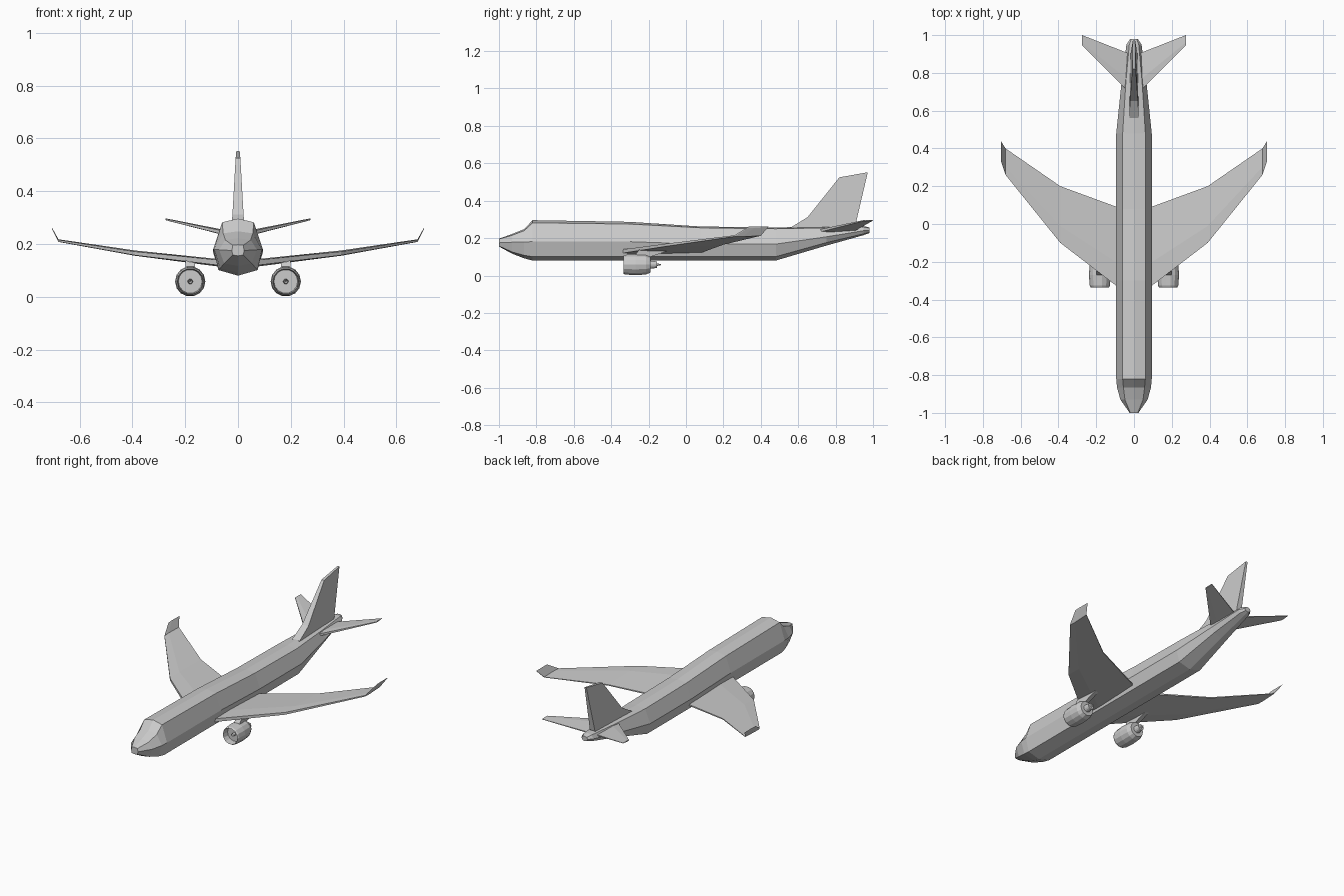
import bpy, bmesh, math


def loft(name, rings, mirror=False):
    """Skin a list of equal-length point rings and cap both ends."""
    bm = bmesh.new()
    vs = [[bm.verts.new(p) for p in ring] for ring in rings]
    n = len(rings[0])
    for a, b in zip(vs, vs[1:]):
        for i in range(n):
            j = (i + 1) % n
            bm.faces.new((a[i], a[j], b[j], b[i]))
    bm.faces.new(vs[0])
    bm.faces.new(vs[-1][::-1])
    bmesh.ops.recalc_face_normals(bm, faces=bm.faces)
    mesh = bpy.data.meshes.new(name)
    bm.to_mesh(mesh)
    bm.free()
    ob = bpy.data.objects.new(name, mesh)
    bpy.context.collection.objects.link(ob)
    if mirror:
        ob.modifiers.new("mirror", 'MIRROR').use_axis[0] = True
    return ob


# Fuselage: y, half-widths (shoulder, middle, low), heights (top, shoulder, middle, low, bottom)
stations = [
    (-1.00, .020, .023, .020, .197, .195, .175, .158, .155),
    (-0.93, .048, .072, .052, .222, .215, .178, .126, .117),
    (-0.865, .056, .090, .068, .248, .240, .180, .108, .092),
    (-0.82, .060, .094, .074, .296, .282, .181, .101, .080),
    (-0.30, .060, .094, .074, .287, .275, .181, .101, .080),
    (0.08, .060, .094, .074, .262, .255, .168, .101, .080),
    (0.48, .060, .094, .074, .257, .250, .168, .101, .080),
    (0.75, .043, .066, .050, .262, .255, .207, .176, .160),
    (0.95, .025, .040, .028, .264, .259, .240, .223, .216),
    (0.98, .014, .020, .014, .257, .254, .242, .231, .227),
]
rings = []
for y, ws, wm, wl, zt, zs, zm, zl, zb in stations:
    rings.append([(0, y, zt), (ws, y, zs), (wm, y, zm), (wl, y, zl),
                  (0, y, zb), (-wl, y, zl), (-wm, y, zm), (-ws, y, zs)])
loft("fuselage", rings)


def surface(name, sections):
    """Mirrored wing-like part: sections of x, y front, y back, z front, z back, thickness."""
    rings = []
    for x, y0, y1, z0, z1, t in sections:
        ym, zm = y0 + .3 * (y1 - y0), z0 + .3 * (z1 - z0)
        rings.append([(x, y0, z0 - t * .35), (x, y0, z0 + t * .35), (x, ym, zm + t * .5),
                      (x, y1, z1 + t * .15), (x, y1, z1 - t * .15), (x, ym, zm - t * .5)])
    return loft(name, rings, True)


# Main wings with upturned tips, and tailplane
surface("wing", [
    (.05, -.36, .07, .128, .125, .030),
    (.09, -.33, .09, .131, .129, .028),
    (.39, -.10, .20, .164, .168, .020),
    (.68, .26, .40, .212, .214, .010),
    (.705, .335, .44, .259, .261, .006),
])
surface("tailplane", [
    (.02, .69, .90, .234, .240, .022),
    (.275, .945, 1.0, .293, .295, .007),
])

# Tail fin: bottom-to-top sections of y front, z front, y back, z back, half thickness
fin = [(.56, .245, .89, .24, .025), (.56, .257, .905, .265, .025),
       (.65, .312, .92, .33, .021), (.82, .525, .972, .552, .009)]
loft("tail_fin", [[(-w, y0, z0), (w, y0, z0), (w * .7, y1, z1), (-w * .7, y1, z1)]
                  for y0, z0, y1, z1, w in fin])

# Engines: closed nacelle profile of (y, radius), with recessed fan, hub and exhaust cone
EX, EZ, SIDES = .181, .058, 14
profile = [(-.285, .001), (-.31, .008), (-.295, .010), (-.295, .045), (-.335, .049),
           (-.325, .054), (-.27, .0575), (-.215, .054), (-.19, .043), (-.19, .022),
           (-.155, .018), (-.155, .007), (-.135, .003)]
loft("engine", [[(EX + r * math.cos(2 * math.pi * i / SIDES), y,
                  EZ + r * math.sin(2 * math.pi * i / SIDES)) for i in range(SIDES)]
                for y, r in profile], True)

# Engine pylons: y front, y back, z
loft("engine_pylon", [[(EX - .018, y0, z), (EX + .018, y0, z), (EX + .012, y1, z), (EX - .012, y1, z)]
                      for y0, y1, z in [(-.28, -.19, .10), (-.25, -.08, .138)]], True)
